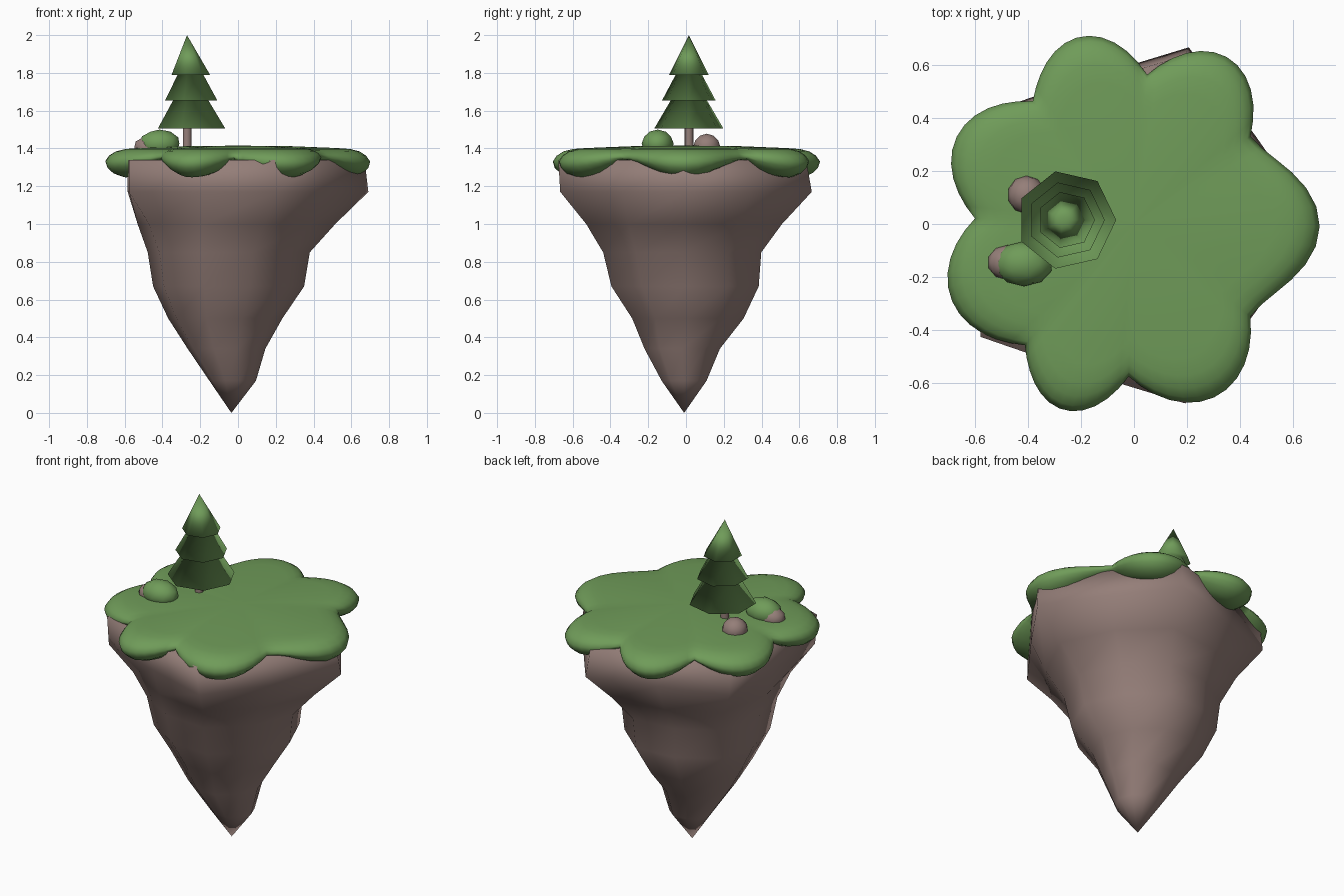
import bpy, bmesh
from math import sin, cos, pi, radians

cube = bpy.data.objects.get("Cube")
if cube:
    bpy.data.objects.remove(cube)


def material(name, rgb):
    m = bpy.data.materials.new(name)
    m.use_nodes = True
    m.diffuse_color = (*rgb, 1)
    m.node_tree.nodes["Principled BSDF"].inputs["Base Color"].default_value = (*rgb, 1)
    return m


green = material("grass green", (0.16, 0.33, 0.10))
brown = material("stone brown", (0.30, 0.21, 0.19))


def finish(name, bm, mat, smooth):
    mesh = bpy.data.meshes.new(name)
    bm.to_mesh(mesh)
    bm.free()
    mesh.materials.append(mat)
    obj = bpy.data.objects.new(name, mesh)
    bpy.context.collection.objects.link(obj)
    bpy.ops.object.select_all(action="DESELECT")
    obj.select_set(True)
    bpy.context.view_layer.objects.active = obj
    bpy.ops.object.shade_smooth_by_angle(angle=radians(smooth))


def loft(name, rings, mat, smooth):
    """Skin a list of point rings; a one-point ring closes to a tip."""
    bm = bmesh.new()
    loops = [[bm.verts.new(p) for p in ring] for ring in rings]
    for a, b in zip(loops, loops[1:]):
        n = max(len(a), len(b))
        for i in range(n):
            j = (i + 1) % n
            if len(a) == 1:
                bm.faces.new((a[0], b[j], b[i]))
            elif len(b) == 1:
                bm.faces.new((a[i], a[j], b[0]))
            else:
                bm.faces.new((a[i], a[j], b[j], b[i]))
    for end in (loops[0], loops[-1]):
        if len(end) > 2:
            bm.faces.new(end)
    bmesh.ops.recalc_face_normals(bm, faces=bm.faces)
    finish(name, bm, mat, smooth)


# Floating rock: five-cornered at the top, rounder towards the tip
# z, centre x, centre y, radius, radius of the side middles
levels = [
    (0.17, -0.03, -0.01, 0.125, 0.97),
    (0.34, -0.065, -0.02, 0.21, 0.96),
    (0.50, -0.075, 0.01, 0.31, 0.95),
    (0.67, -0.06, -0.005, 0.41, 0.95),
    (0.85, -0.06, -0.02, 0.44, 0.95),
    (1.00, -0.03, -0.01, 0.545, 0.92),
    (1.17, -0.01, 0.00, 0.70, 0.82),
    (1.34, -0.02, -0.02, 0.69, 0.82),
]
rock = [[(-0.035, -0.01, 0)]]
for z, cx, cy, r, mid in levels:
    rock.append([(cx + r * (mid if i % 2 else 1) * cos(i * pi / 5),
                  cy + r * (mid if i % 2 else 1) * sin(i * pi / 5), z)
                 for i in range(10)])
loft("floating_rock", rock, brown, 180)

# Grass cap: seven uneven lobes that hang over the rock
# start angle, valley radius, tip radius, pointedness of each lobe
lobes = [(-38.5, 0.56, 0.70, 2), (37, 0.55, 0.72, 1), (85, 0.565, 0.735, 1),
         (129.5, 0.60, 0.745, 1), (178, 0.60, 0.745, 1), (228, 0.615, 0.75, 1),
         (268, 0.575, 0.72, 1)]
STEPS = 12

# Outline points: angle, radius, and how far out on a lobe (0 valley, 1 tip)
outline = []
for i, (start, valley, tip, power) in enumerate(lobes):
    end, next_valley = lobes[(i + 1) % len(lobes)][:2]
    span = (end - start) % 360
    for s in range(STEPS):
        t = s / STEPS
        k = sin(pi * t) ** power
        base = valley + (next_valley - valley) * t
        outline.append((radians(start + span * t), base + (tip - base) * k, k))


def grass_ring(scale, top, drop):
    return [(r * scale * cos(a), r * scale * sin(a), top - drop * k)
            for a, r, k in outline]


grass = [[(0, 0, 1.415)]]
for scale, top, drop in [(0.4, 1.412, 0), (0.75, 1.402, 0), (0.85, 1.397, 0.0),
                         (0.92, 1.388, 0.004), (0.97, 1.376, 0.015),
                         (1.0, 1.358, 0.028), (0.985, 1.345, 0.05),
                         (0.94, 1.338, 0.073), (0.87, 1.335, 0.088),
                         (0.78, 1.335, 0.085), (0.66, 1.335, 0.04)]:
    grass.append(grass_ring(scale, top, drop))
loft("grass_cap", grass, green, 70)

# Pine tree: thin trunk under one stack of three seven-sided skirts
TY = 0.015


def circle(cx, r, z, n=7):
    return [(cx + r * cos(2 * pi * i / n), TY + r * sin(2 * pi * i / n), z)
            for i in range(n)]


loft("tree_trunk", [circle(-0.27, 0.025, 1.38), circle(-0.27, 0.024, 1.55)], brown, 60)
tiers = [(0.188, 1.505), (0.095, 1.66), (0.145, 1.655), (0.07, 1.793), (0.108, 1.788)]
loft("tree_branches", [circle(-0.255, r, z) for r, z in tiers]
     + [[(-0.27, TY, 2.0)]], green, 180)


# Bush and pebbles: squashed low-poly balls sunk into the grass
def ball(name, centre, size, mat):
    bm = bmesh.new()
    bmesh.ops.create_icosphere(bm, subdivisions=2, radius=1)
    bmesh.ops.scale(bm, vec=size, verts=bm.verts)
    bmesh.ops.translate(bm, vec=centre, verts=bm.verts)
    finish(name, bm, mat, 60)


ball("bush", (-0.415, -0.15, 1.425), (0.11, 0.085, 0.075), green)
ball("pebble_by_bush", (-0.475, -0.145, 1.405), (0.078, 0.066, 0.06), brown)
ball("pebble_by_tree", (-0.405, 0.11, 1.41), (0.072, 0.072, 0.068), brown)
